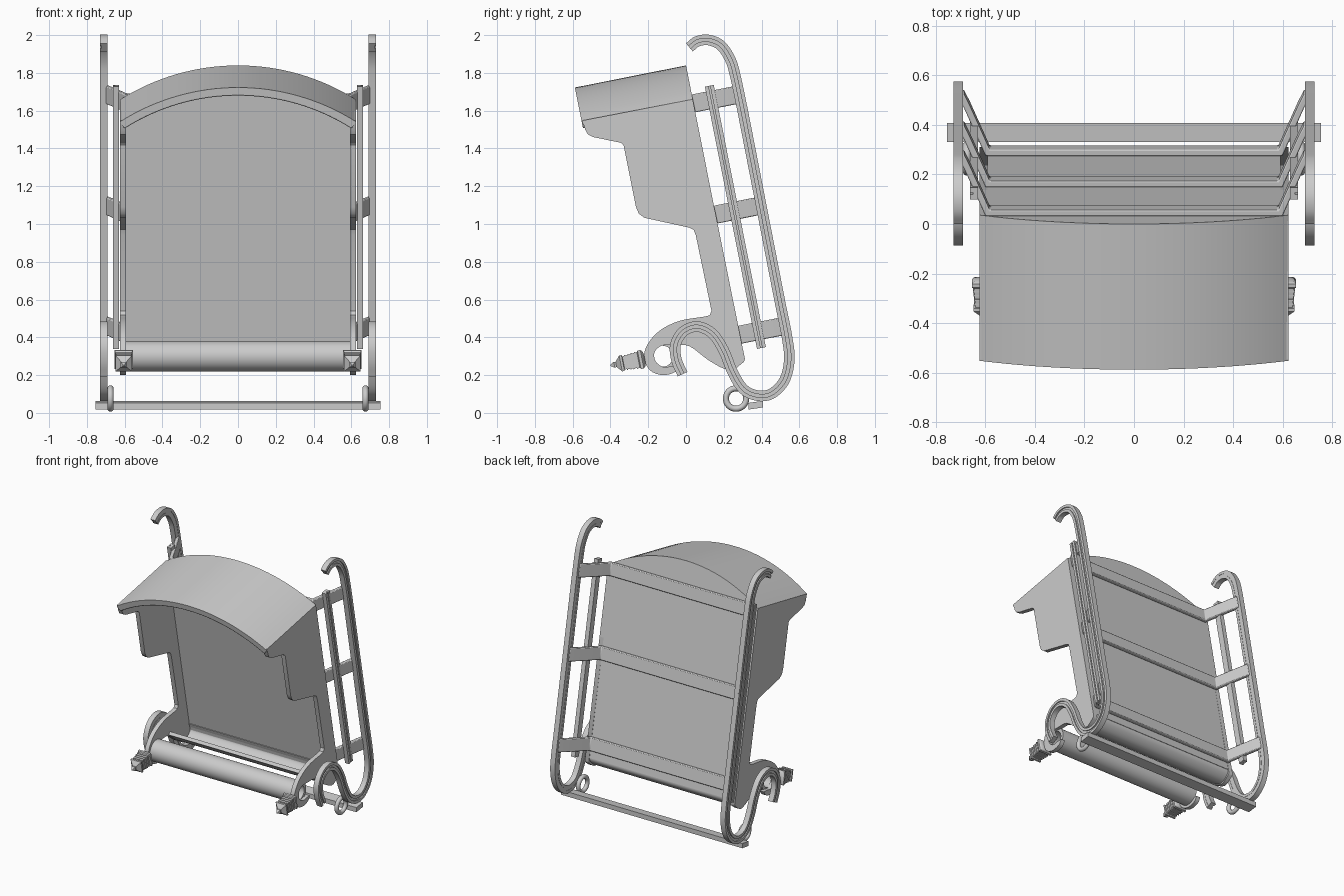
import bpy, bmesh, math
from mathutils import Vector

cube = bpy.data.objects.get("Cube")
if cube:
    bpy.data.objects.remove(cube, do_unlink=True)

grey = bpy.data.materials.new("plain grey")
grey.use_nodes = True
colour = (0.6, 0.6, 0.6, 1)
grey.diffuse_color = colour
grey.node_tree.nodes["Principled BSDF"].inputs["Base Color"].default_value = colour

# Leaning frame of the body: d runs backwards, h runs up along the back panel
TILT = math.radians(11.24)
C, S = math.cos(TILT), math.sin(TILT)


def lean(x, d, h):
    return Vector((x, 0.31 + d * C - h * S, 0.28 + d * S + h * C))


def side_plane(s):
    return lambda p, q, t: Vector((s * t, p, q))


def lean_side(s):
    return lambda p, q, t: lean(s * t, p, q)


def cross_plane(p, q, t):
    return lean(p, t, q)


def floor_plane(p, q, t):
    return lean(p, q, t)


def finish(name, bm, bevel=0.0):
    bmesh.ops.recalc_face_normals(bm, faces=bm.faces)
    mesh = bpy.data.meshes.new(name)
    bm.to_mesh(mesh)
    bm.free()
    mesh.materials.append(grey)
    for f in mesh.polygons:
        f.use_smooth = True
    mesh.set_sharp_from_angle(angle=math.radians(32))
    ob = bpy.data.objects.new(name, mesh)
    bpy.context.scene.collection.objects.link(ob)
    if bevel:
        mod = ob.modifiers.new("soft edge", "BEVEL")
        mod.width, mod.segments = bevel, 2
    return ob


def smooth_path(pts, n=5):
    """Catmull-Rom curve through the points."""
    p = [Vector(v) for v in pts]
    p = [2 * p[0] - p[1]] + p + [2 * p[-1] - p[-2]]
    out = []
    for a, b, c, d in zip(p, p[1:], p[2:], p[3:]):
        for i in range(n):
            t = i / n
            out.append(0.5 * (2 * b + (c - a) * t + (2 * a - 5 * b + 4 * c - d) * t * t
                              + (3 * b - a - 3 * c + d) * t ** 3))
    return out + [p[-2]]


def prism(name, outline, t0, t1, place):
    """Flat outline given thickness."""
    bm = bmesh.new()
    caps = [[bm.verts.new(place(p, q, t)) for p, q in outline] for t in (t0, t1)]
    for cap in caps:
        bm.faces.new(cap)
    n = len(outline)
    for i in range(n):
        j = (i + 1) % n
        bm.faces.new((caps[0][i], caps[0][j], caps[1][j], caps[1][i]))
    return finish(name, bm)


def ribbon(name, path, lo, hi, t0, t1, place, closed=False, bevel=0.0):
    """Band following a flat path, offset lo..hi sideways and t0..t1 in depth."""
    p = [Vector(v) for v in path]
    n = len(p)
    bm = bmesh.new()
    rings = []
    for i in range(n):
        before = p[i - 1] if (i or closed) else p[0]
        after = p[(i + 1) % n] if (i < n - 1 or closed) else p[-1]
        steps = [v.normalized() for v in (p[i] - before, after - p[i]) if v.length > 0]
        tan = sum(steps, Vector((0, 0))).normalized()
        miter = 1 / max(0.5, tan.dot(steps[0]))
        nor = Vector((-tan.y, tan.x)) * miter
        rings.append([bm.verts.new(place(*(p[i] + nor * o), t))
                      for o, t in ((lo, t0), (hi, t0), (hi, t1), (lo, t1))])
    for i in range(n if closed else n - 1):
        a, b = rings[i], rings[(i + 1) % n]
        for k in range(4):
            m = (k + 1) % 4
            bm.faces.new((a[k], a[m], b[m], b[k]))
    if not closed:
        bm.faces.new(rings[0])
        bm.faces.new(rings[-1])
    return finish(name, bm, bevel)


# Curved roof, front lip and back panel share one arch
HALF, SIDE_H, RISE = 0.625, 1.405, 0.185
R = (HALF ** 2 + RISE ** 2) / (2 * RISE)
SPAN = math.asin(HALF / R)
arch = [(R * math.sin(a), SIDE_H + RISE - R + R * math.cos(a))
        for a in (SPAN * (i / 16 - 1) for i in range(33))]
ribbon("roof", arch, -0.035, 0, -0.6, 0, cross_plane)
ribbon("roof_front_lip", arch, -0.045, 0, -0.6, -0.575, cross_plane, bevel=0.006)
prism("back_panel", arch + [(HALF, 0.03), (-HALF, 0.03)], -0.03, 0, cross_plane)

# Floor sheet and hollow front roll
floor = smooth_path([(0.285, 0.36), (0.3, 0.29), (0.23, 0.235), (0.125, 0.28), (0.02, 0.36)])
ribbon("floor", floor, -0.025, 0, -0.6, 0.6, side_plane(1))
circle = [(-0.125 + math.cos(a) * 0.08, 0.3 + math.sin(a) * 0.08)
          for a in (math.tau * i / 32 for i in range(32))]
ribbon("front_roll", circle, 0, 0.024, -0.6, 0.6, side_plane(1), closed=True)

# Stepped side panel ending in a scrolled arm
steps = [(0.034, 1.66), (-0.548, 1.548), (-0.534, 1.5), (-0.52, 1.475), (-0.49, 1.46),
         (-0.345, 1.43), (-0.33, 1.415), (-0.265, 1.09), (-0.25, 1.055), (-0.22, 1.033),
         (0.02, 0.98), (0.04, 0.97), (0.052, 0.94), (0.135, 0.54), (0.125, 0.517)]
scroll = smooth_path([(0.1, 0.51), (-0.035, 0.487), (-0.14, 0.435), (-0.205, 0.36),
                      (-0.222, 0.29), (-0.19, 0.225), (-0.125, 0.2), (-0.06, 0.215), (-0.035, 0.25)], 4)
hollow = smooth_path([(-0.065, 0.25), (-0.12, 0.243), (-0.162, 0.275), (-0.165, 0.325),
                      (-0.125, 0.357), (-0.06, 0.358), (0.02, 0.352), (0.125, 0.275),
                      (0.23, 0.226), (0.3, 0.265), (0.312, 0.285)], 4)

# S-shaped rail: hook, straight run, lower bend and small curl
rail = (smooth_path([(0.018, 1.935), (0.06, 1.967), (0.12, 1.974), (0.185, 1.945), (0.235, 1.87),
                     (0.262, 1.78), (0.3, 1.6)])
        + smooth_path([(0.5, 0.575), (0.535, 0.4), (0.547, 0.28), (0.52, 0.17), (0.45, 0.1),
                       (0.37, 0.093), (0.3, 0.13), (0.245, 0.22), (0.2, 0.33), (0.14, 0.42),
                       (0.06, 0.457), (-0.015, 0.43), (-0.056, 0.36), (-0.05, 0.28), (-0.018, 0.205)]))
rod = [(0.1, 1.46), (0.1, 0.045)]

# Lantern profile: distance forward, half width
lantern = [(0, 0.02), (0.005, 0.04), (0.015, 0.05), (0.03, 0.05), (0.035, 0.042), (0.115, 0.035),
           (0.118, 0.043), (0.13, 0.043), (0.155, 0.014), (0.165, 0.016), (0.185, 0.003)]


def build_lantern(side, s):
    bm = bmesh.new()
    rings = []
    for dist, w in lantern:
        rings.append([bm.verts.new(Vector((s * 0.605 + a * w, -0.218 - dist * C - b * w * S,
                                           0.287 - dist * S + b * w * C)))
                      for a, b in ((-1, -1), (1, -1), (1, 1), (-1, 1))])
    for a, b in zip(rings, rings[1:]):
        for k in range(4):
            m = (k + 1) % 4
            bm.faces.new((a[k], a[m], b[m], b[k]))
    bm.faces.new(rings[0])
    bm.faces.new(rings[-1])
    finish(side + "_lantern", bm)
    # Slats around the lantern body
    for i in range(4):
        dist = 0.047 + i * 0.018
        w = 0.045 - i * 0.0015
        mid = Vector((s * 0.605, -0.218 - dist * C, 0.287 - dist * S))
        bm = bmesh.new()
        bmesh.ops.create_cube(bm, size=1)
        for v in bm.verts:
            x, y, z = v.co.x * 2 * w, v.co.y * 0.007, v.co.z * 2 * w
            v.co = mid + Vector((x, y * C - z * S, y * S + z * C))
        finish(f"{side}_lantern_slat_{i + 1}", bm)


for side, s in (("left", 1), ("right", -1)):
    flat, tilted = side_plane(s), lean_side(s)
    prism(side + "_side_panel", steps + scroll + hollow, 0.592, HALF, flat)
    # Rail with a grooved outer face
    ribbon(side + "_rail", rail, -0.028, 0.028, 0.692, 0.722, flat)
    for edge, lo in (("outer", 0.008), ("inner", -0.028)):
        ribbon(f"{side}_rail_{edge}_lip", rail, lo, lo + 0.02, 0.69, 0.73, flat)
    # Straight grooved rod
    ribbon(side + "_rod", rod, -0.024, 0.024, 0.63, 0.65, tilted)
    for edge, lo in (("rear", 0.004), ("front", -0.024)):
        ribbon(f"{side}_rod_{edge}_lip", rod, lo, lo + 0.02, 0.63, 0.663, tilted)
    build_lantern(side, s)
    # Small ring by the lower bend
    bpy.ops.mesh.primitive_torus_add(major_radius=0.054, minor_radius=0.016, major_segments=32,
                                     minor_segments=10, location=(s * 0.675, 0.265, 0.076),
                                     rotation=(0, math.pi / 2, 0))
    ring = bpy.context.object
    ring.name = side + "_ring"
    ring.data.materials.append(grey)
    bpy.ops.object.shade_smooth()

# Three straps across the back, bent outwards to the rails
strap = [(-0.7, 0.25), (-0.675, 0.2), (-0.592, 0.012), (0.592, 0.012), (0.675, 0.2), (0.7, 0.25)]
for name, h in (("lower", 0.136), ("middle", 0.785), ("upper", 1.385)):
    ribbon(name + "_strap", strap, -0.012, 0.014, h - 0.048, h + 0.048, floor_plane, bevel=0.005)

# Cross bar under the rails
bar = [(0.332, 0.053), (0.408, 0.064), (0.408, 0.029), (0.332, 0.018)]
prism("cross_bar", bar, -0.755, 0.755, side_plane(1))
